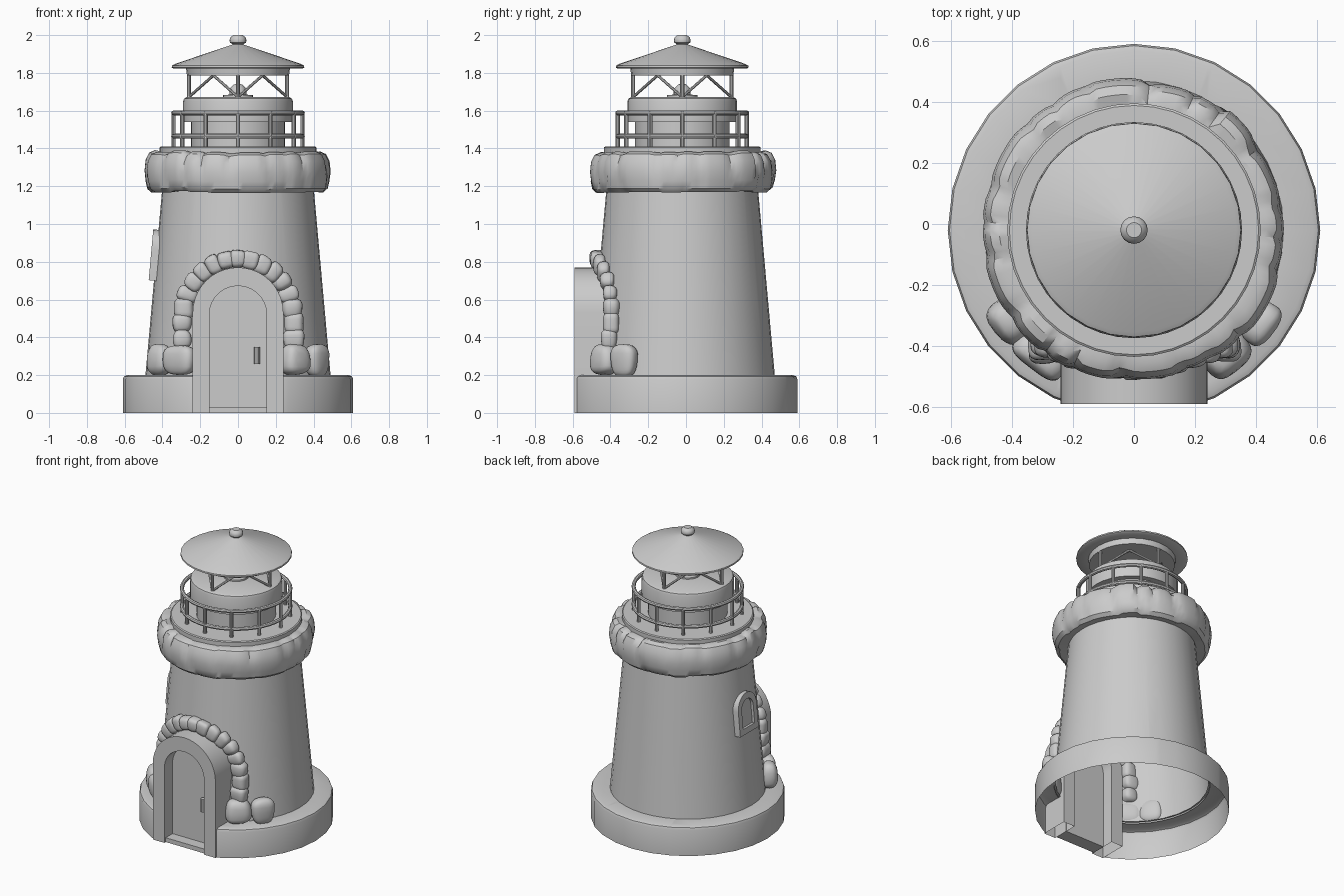
import bpy, bmesh, math, random
from mathutils import Vector, Matrix

if "Cube" in bpy.data.objects:
    bpy.data.objects.remove(bpy.data.objects["Cube"])

random.seed(4)
CY = -0.02  # tower axis in y


def finish(name, bm):
    bmesh.ops.remove_doubles(bm, verts=bm.verts, dist=1e-5)
    bmesh.ops.recalc_face_normals(bm, faces=bm.faces)
    me = bpy.data.meshes.new(name)
    bm.to_mesh(me)
    bm.free()
    ob = bpy.data.objects.new(name, me)
    bpy.context.collection.objects.link(ob)
    return ob


def lathe_bm(profile, segs):
    bm = bmesh.new()
    vs = [bm.verts.new((r, CY, z)) for r, z in profile]
    es = [bm.edges.new(p) for p in zip(vs, vs[1:])]
    bmesh.ops.spin(bm, geom=vs + es, cent=(0, CY, 0), axis=(0, 0, 1),
                   angle=2 * math.pi, steps=segs)
    bmesh.ops.remove_doubles(bm, verts=bm.verts, dist=1e-5)
    return bm


def lathe(name, profile, segs=32):
    return finish(name, lathe_bm(profile, segs))


def cut_doorway(bm, half, top):
    for co, no in (((half, 0, 0), (1, 0, 0)), ((-half, 0, 0), (1, 0, 0)), ((0, 0, top), (0, 0, 1))):
        bmesh.ops.bisect_plane(bm, geom=bm.verts[:] + bm.edges[:] + bm.faces[:], plane_co=co, plane_no=no)
    gone = []
    for f in bm.faces:
        c = f.calc_center_median()
        if abs(c.x) < half and c.y < CY - 0.2 and c.z < top:
            gone.append(f)
    bmesh.ops.delete(bm, geom=gone, context='FACES')


def rod(name, p, q, r, segs=10):
    p, q = Vector(p), Vector(q)
    bm = bmesh.new()
    m = Matrix.Translation((p + q) / 2) @ (q - p).to_track_quat('Z', 'Y').to_matrix().to_4x4()
    bmesh.ops.create_cone(bm, cap_ends=True, segments=segs, radius1=r, radius2=r,
                          depth=(q - p).length, matrix=m)
    return finish(name, bm)


def box(name, lo, hi):
    lo, hi = Vector(lo), Vector(hi)
    bm = bmesh.new()
    bmesh.ops.create_cube(bm, size=1, matrix=Matrix.Translation((lo + hi) / 2) @ Matrix.Diagonal((*(hi - lo), 1)))
    return finish(name, bm)


def arch(hw, z0, spring, n=20):
    arc = [(-hw * math.cos(math.pi * i / n), spring + hw * math.sin(math.pi * i / n)) for i in range(n + 1)]
    return [(-hw, z0)] + arc + [(hw, z0)]


def arch_frame(name, outer, inner, y0, y1, closed):
    bm = bmesh.new()
    rows = [[bm.verts.new((x, y, z)) for x, z in pts]
            for pts, y in ((outer, y1), (outer, y0), (inner, y0), (inner, y1))]
    n = len(outer)
    for a, b in zip(rows, rows[1:] + rows[:1]):
        for i in range(n if closed else n - 1):
            j = (i + 1) % n
            bm.faces.new((a[i], a[j], b[j], b[i]))
    return finish(name, bm)


def arch_slab(name, pts, y0, y1):
    bm = bmesh.new()
    f = bm.faces.new([bm.verts.new((x, y0, z)) for x, z in pts])
    ext = bmesh.ops.extrude_face_region(bm, geom=[f], use_keep_orig=True)
    bmesh.ops.translate(bm, vec=(0, y1 - y0, 0), verts=[v for v in ext['geom'] if isinstance(v, bmesh.types.BMVert)])
    return finish(name, bm)


def stone(name, loc, half, rot):
    bm = bmesh.new()
    bmesh.ops.create_icosphere(bm, subdivisions=3, radius=1)
    ph = [random.uniform(0, 6) for _ in range(3)]
    for v in bm.verts:
        c = v.co.copy()
        k = 1 + 0.05 * math.sin(3 * c.x + ph[0]) + 0.05 * math.sin(3 * c.y + ph[1]) + 0.04 * math.sin(4 * c.z + ph[2])
        v.co = [math.copysign(abs(c[i]) ** 0.65, c[i]) * half[i] * k for i in range(3)]
    bm.transform(Matrix.Translation(loc) @ rot)
    return finish(name, bm)


def tower_r(z):
    return 0.49 - 0.09 * (z - 0.2)


# Plinth and tapered wall, both open underneath and cut for the porch
bm = lathe_bm([(0.61, 0), (0.61, 0.178), (0.604, 0.193), (0.588, 0.2), (0.48, 0.2)], 28)
cut_doorway(bm, 0.24, 0.3)
finish("plinth", bm)
bm = lathe_bm([(tower_r(0.19), 0.19), (tower_r(1.22), 1.22)], 40)
cut_doorway(bm, 0.22, 0.6)
finish("tower_wall", bm)

# Rough stone collar below the gallery
prof = [(0.39, 1.175), (0.455, 1.17), (0.478, 1.19), (0.488, 1.23), (0.494, 1.28),
        (0.488, 1.335), (0.47, 1.372), (0.44, 1.385), (0.39, 1.375)]
bm = lathe_bm(prof, 120)
count = 20
rnd = [[random.uniform(-1, 1) for _ in range(3)] for _ in range(count)]
for v in bm.verts:
    d = Vector((v.co.x, v.co.y - CY))
    r = d.length
    if r < 0.42:
        continue
    t = (math.atan2(d.y, d.x) / (2 * math.pi) % 1) * count
    t += 0.25 * math.sin(t * 1.885) + 0.2 * math.sin((v.co.z - 1.2) * 12)
    i = int(t) % count
    u = t % 1
    groove = abs(2 * u - 1) ** 5
    up = max(0, (v.co.z - 1.2) / 0.18)
    nr = r + 0.008 * rnd[i][0] - 0.016 * groove * (0.3 + up) + 0.01 * rnd[i][1] * (u - 0.5)
    v.co.x, v.co.y = d.x * nr / r, CY + d.y * nr / r
    v.co.z += 0.007 * rnd[i][2] - 0.012 * groove * up
finish("stone_collar", bm)

# Gallery deck and lantern room
lathe("gallery_deck", [(0, 1.37), (0.415, 1.37), (0.415, 1.405), (0.408, 1.41), (0, 1.41)], 40)
lathe("lantern_room", [(0.25, 1.40), (0.25, 1.54), (0.29, 1.54), (0.29, 1.65),
                       (0.285, 1.664), (0.27, 1.672), (0, 1.672)])

# Gallery railing
for k, z in enumerate((1.465, 1.588)):
    ring = [(0.341 + 0.013 * math.cos(a * math.pi / 4), z + 0.013 * math.sin(a * math.pi / 4)) for a in range(9)]
    lathe("rail_%d" % k, ring, 40)
for k in range(12):
    a = k * math.pi / 6
    x, y = 0.341 * math.cos(a), CY + 0.341 * math.sin(a)
    rod("rail_post_%d" % k, (x, y, 1.40), (x, y, 1.595), 0.012)

# Lantern posts with inverted V braces on each side, lamp in the middle
corners = [Vector((0.26 * math.cos(k * math.pi / 2), CY + 0.26 * math.sin(k * math.pi / 2), 1.672)) for k in range(4)]
for k in range(4):
    p, q = corners[k], corners[(k + 1) % 4]
    rod("lantern_post_%d" % k, p, p + Vector((0, 0, 0.12)), 0.011)
    apex = (p + q) / 2 + Vector((0, 0, 0.115))
    rod("brace_a_%d" % k, p, apex, 0.008, 8)
    rod("brace_b_%d" % k, q, apex, 0.008, 8)
lathe("lamp", [(0.08, 1.67), (0.08, 1.682), (0.045, 1.685), (0.045, 1.70), (0.04, 1.72), (0.022, 1.738), (0, 1.745)], 20)

# Roof with eave and finial
lathe("roof", [(0, 1.785), (0.27, 1.785), (0.275, 1.822), (0.34, 1.822), (0.351, 1.828),
               (0.35, 1.838), (0.335, 1.847), (0.03, 1.95)], 28)
lathe("finial", [(0.025, 1.94), (0.03, 1.953), (0.042, 1.96), (0.045, 1.972), (0.04, 1.988), (0.025, 2.0), (0, 2.0)], 16)

# Arched porch, recessed door, sill and handle
arch_frame("porch", arch(0.24, 0, 0.53), arch(0.152, 0, 0.52), -0.59, -0.40, False)
arch_slab("door", arch(0.154, 0, 0.52), -0.50, -0.48)
box("door_sill", (-0.153, -0.575, 0), (0.153, -0.49, 0.03))
rod("door_handle", (0.1, -0.525, 0.26), (0.1, -0.525, 0.35), 0.016)
for z in (0.275, 0.335):
    rod("handle_mount", (0.1, -0.525, z), (0.1, -0.495, z), 0.01)

# Stones round the porch, following the tower wall
spots = [(0.295, 0.39, 0), (0.295, 0.475, 0), (0.288, 0.555, 0)]
spots += [(0.285 * math.cos(math.radians(a)), 0.53 + 0.285 * math.sin(math.radians(a)), math.radians(a))
          for a in (20, 35, 49, 63, 77, 90)]
for side in (-1, 1):
    for k, (x, z, a) in enumerate(spots):
        if a > 1.56 and side > 0:
            continue
        y = CY - math.sqrt(tower_r(z) ** 2 - x * x) - 0.018
        half = (0.052, 0.045, 0.053) if a == 0 else (0.05, 0.037, 0.042)
        stone("arch_stone", (side * x, y, z), half, Matrix.Rotation(-side * a, 4, 'Y'))
    for x, y, hx in ((0.31, -0.435, 0.085), (0.415, -0.325, 0.075)):
        stone("foot_stone", (side * x, y, 0.28), (hx, 0.05, 0.08),
              Matrix.Rotation(side * math.atan2(x, CY - y), 4, 'Z'))

# Arched window on the left side, leaning with the wall
parts = [arch_frame("window_frame", arch(0.1, 0, 0.17, 12), arch(0.062, 0.04, 0.165, 12), -0.028, 0.03, True),
         arch_slab("window_pane", arch(0.064, 0.038, 0.165, 12), -0.01, 0.0)]
for ob in parts:
    ob.location = (-tower_r(0.7), CY, 0.7)
    ob.rotation_euler = (-0.09, 0, -math.pi / 2)

# Smooth shading with sharp edges kept
bpy.ops.object.select_all(action='SELECT')
bpy.context.view_layer.objects.active = bpy.data.objects["tower_wall"]
bpy.ops.object.shade_smooth_by_angle(angle=math.radians(35))
